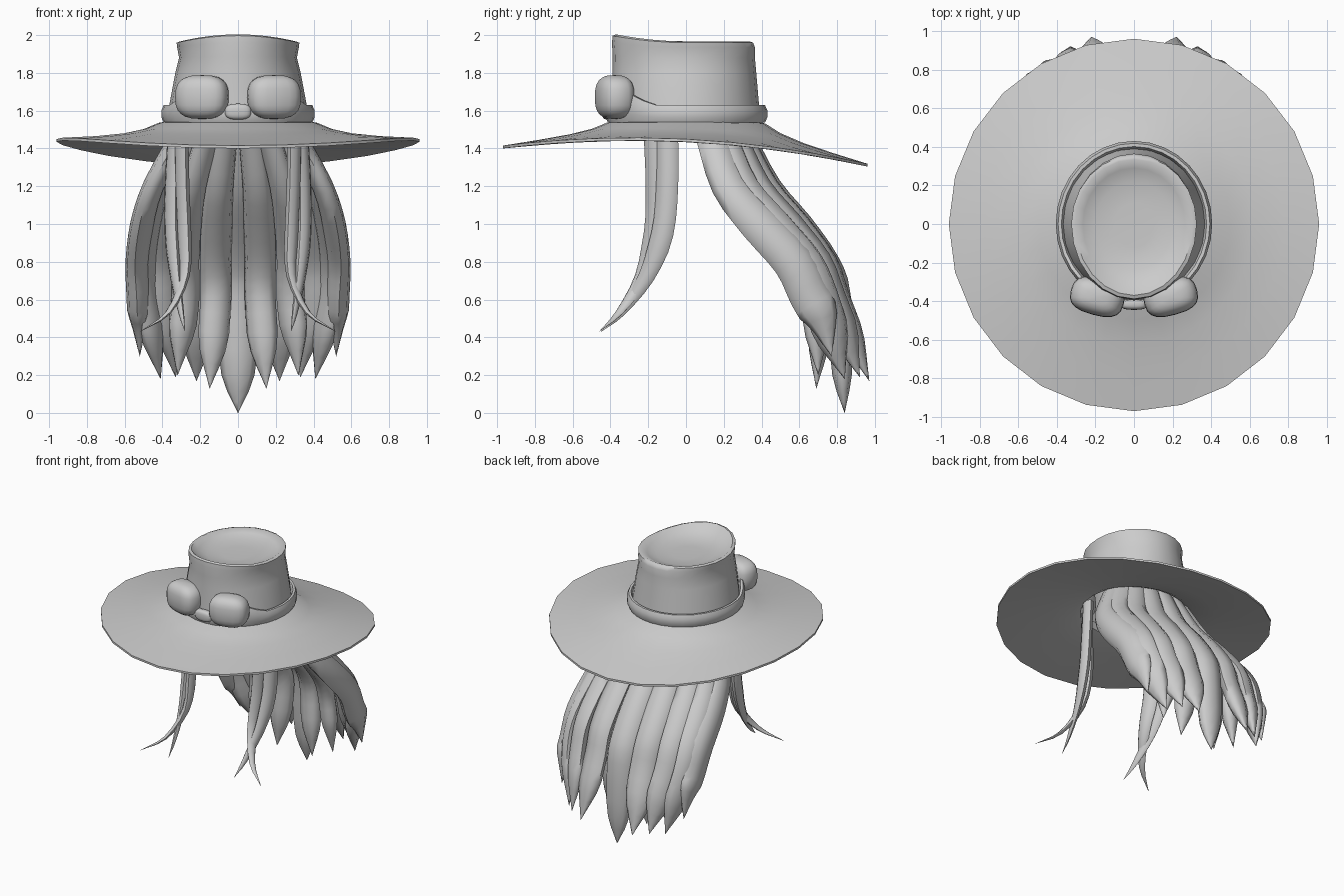
import bpy, bmesh, math
from mathutils import Vector

if "Cube" in bpy.data.objects:
    bpy.data.objects.remove(bpy.data.objects["Cube"])

SEG = 24


def finish(bm, name, angle=50):
    bmesh.ops.recalc_face_normals(bm, faces=bm.faces[:])
    me = bpy.data.meshes.new(name)
    bm.to_mesh(me)
    bm.free()
    ob = bpy.data.objects.new(name, me)
    bpy.context.collection.objects.link(ob)
    bpy.ops.object.select_all(action='DESELECT')
    ob.select_set(True)
    bpy.context.view_layer.objects.active = ob
    bpy.ops.object.shade_smooth_by_angle(angle=math.radians(angle))
    return ob


def loft(rings, name, cap_start=False, cap_end=False, loop=False, angle=50):
    """Skin a list of closed rings of points."""
    bm = bmesh.new()
    vs = [[bm.verts.new(p) for p in r] for r in rings]
    n = len(vs[0])
    pairs = list(zip(vs, vs[1:])) + ([(vs[-1], vs[0])] if loop else [])
    for a, b in pairs:
        for i in range(n):
            j = (i + 1) % n
            bm.faces.new((a[i], a[j], b[j], b[i]))
    if cap_start:
        bm.faces.new(vs[0])
    if cap_end:
        bm.faces.new(vs[-1])
    return finish(bm, name, angle)


def egg(rx, front, back, zfun, n=SEG):
    """Oval ring with different front and back reach."""
    out = []
    for i in range(n):
        a = 2 * math.pi * i / n + math.pi / 2
        c, s = math.cos(a), math.sin(a)
        out.append(Vector((rx * c, s * (back if s > 0 else front), zfun(c, s))))
    return out


# brim: drooping rim blended up to the crown base
def rim_z(y):
    return 1.45 - 0.05 * y - 0.09 * y * y


def brim_ring(r, f, dz):
    def z(c, s):
        return 1.545 * (1 - f) + rim_z(r * s) * f + dz
    return egg(r, r + 0.01 * (r > 0.9), r, z)


brim = [(0.37, 0, 0), (0.42, 0.1, 0), (0.5, 0.45, 0), (0.62, 0.72, 0), (0.78, 0.9, 0),
        (0.96, 1, 0), (0.96, 1, -0.015), (0.78, 0.97, -0.02), (0.58, 0.85, -0.02),
        (0.42, 0.6, -0.025), (0.37, 0.4, -0.025)]
loft([brim_ring(*b) for b in brim], "brim", loop=True, angle=60)

# crown: flared top edge, dished lid, raised front
crown = [(1.50, .385, .40, .40, 0), (1.56, .375, .40, .395, 0), (1.65, .36, .395, .385, 0),
         (1.80, .332, .39, .372, 0), (1.88, .312, .388, .365, .2), (1.935, .322, .392, .365, .7),
         (1.96, .325, .388, .355, 1), (1.967, .305, .37, .335, 1), (1.945, .265, .325, .29, .5),
         (1.925, .2, .24, .22, 0), (1.92, .1, .12, .11, 0)]
loft([egg(rx, f, b, lambda c, s, z=z, k=k: z + 0.037 * k * max(0, -s) ** 2)
      for z, rx, f, b, k in crown], "crown", cap_end=True)

# goggle strap around the crown, taller where it meets the lenses
strap = []
for i in range(8):
    a = 2 * math.pi * (i + 0.5) / 8
    d, h = 0.022 * math.cos(a), math.sin(a)
    strap.append(egg(.385 + d, .405 + d, .41 + d,
                     lambda c, s, h=h: 1.583 + 0.05 * h
                     + (0.03 * (1 + h) * max(0, 1 - abs(s + 0.7) / 0.25)), 32))
loft(strap, "goggle_strap", loop=True)


def spow(v, e):
    return math.copysign(abs(v) ** e, v)


# goggle lenses: rounded boxes angled around the crown
def rounded_box(name, loc, size, turn, e=0.72):
    bm = bmesh.new()
    bmesh.ops.create_uvsphere(bm, u_segments=20, v_segments=12, radius=1)
    for v in bm.verts:
        x, y, z = v.co
        r = math.hypot(x, y)
        cx, cy = (x / r, y / r) if r > 1e-6 else (0, 0)
        r2 = spow(r, e)
        p = Vector((spow(cx, e) * r2 * size[0], spow(cy, e) * r2 * size[1], spow(z, e) * size[2]))
        c, s = math.cos(turn), math.sin(turn)
        v.co = Vector((p.x * c - p.y * s, p.x * s + p.y * c, p.z)) + Vector(loc)
    return finish(bm, name, 60)


for sx, side in ((1, "right"), (-1, "left")):
    rounded_box("goggle_lens_" + side, (0.19 * sx, -0.378, 1.672), (0.142, 0.095, 0.116), 0.27 * sx)
rounded_box("goggle_bridge", (0, -0.415, 1.595), (0.07, 0.03, 0.042), 0)


# hair strands: tapered tubes along smooth paths
def smooth_path(pts, sub=3):
    p = [Vector(q) for q in pts]
    p = [2 * p[0] - p[1]] + p + [2 * p[-1] - p[-2]]
    out = []
    for i in range(1, len(p) - 2):
        a, b, c, d = p[i - 1:i + 3]
        for k in range(sub):
            t = k / sub
            out.append(0.5 * (2 * b + (c - a) * t + (2 * a - 5 * b + 4 * c - d) * t * t
                              + (3 * b - a - 3 * c + d) * t ** 3))
    return out + [p[-2]]


def strand(name, pts, wide, half_w, half_t, taper, root=0.8):
    path = smooth_path(pts)
    n = len(path)
    rings = []
    for i, p in enumerate(path):
        u = i / (n - 1)
        tan = (path[min(i + 1, n - 1)] - path[max(i - 1, 0)]).normalized()
        w = Vector(wide)
        w = (w - tan * w.dot(tan)).normalized()
        nrm = tan.cross(w)
        k = min(1, root + (1 - root) * u * 3)
        if u > taper:
            k *= max(0.01, 1 - (u - taper) / (1 - taper))
        rings.append([p + w * (half_w * k * math.cos(a)) + nrm * (half_t * k * math.sin(a))
                      for a in (2 * math.pi * j / 8 for j in range(8))])
    loft(rings, name, True, True, angle=70)


# levels: z, side x, side y, middle-back y
LEVELS = [(1.47, .31, .12, .31), (1.2, .45, .21, .45), (1.0, .51, .37, .61),
          (.8, .535, .55, .75), (.62, .53, .64, .81)]


def back_strand(name, deg, tip, half_w, inset=0.0):
    a = math.radians(deg)
    s, c = math.sin(a), math.cos(a)
    pts = [(x * s * (1 - inset), ys + (yb - ys) * c - inset * 0.6, z) for z, x, ys, yb in LEVELS]
    tz = tip[2] + 0.2
    last = Vector(pts[-1])
    mid = last.lerp(Vector(tip), 0.55)
    pts += [(mid.x, mid.y, tz), tip]
    strand(name, pts, (c, -s, 0), half_w, 0.062, 0.8)


OUTER = [(0, (0, .84, 0)), (23, (.22, .97, .17)), (46, (.33, .92, .19)),
         (67, (.41, .84, .18)), (86, (.52, .77, .3))]
INNER = [(15, (.15, .69, .13)), (38, (.32, .70, .2))]
for sx, side in ((1, "right"), (-1, "left")):
    for i, (deg, t) in enumerate(OUTER):
        if deg == 0 and sx < 0:
            continue
        back_strand(f"back_hair_{side}_{i}", deg * sx, (t[0] * sx, t[1], t[2]), 0.105)
    for i, (deg, t) in enumerate(INNER):
        back_strand(f"inner_hair_{side}_{i}", deg * sx, (t[0] * sx, t[1], t[2]), 0.085, 0.15)
    # front locks, crossing and parting at the tips
    locks = [[(.30, -.165, 1.47), (.295, -.155, 1.2), (.285, -.165, .95), (.285, -.23, .72),
              (.37, -.355, .53), (.52, -.46, .43)],
             [(.335, -.10, 1.47), (.35, -.10, 1.2), (.35, -.125, .95), (.33, -.21, .72),
              (.30, -.345, .53), (.28, -.45, .43)]]
    for i, pts in enumerate(locks):
        strand(f"front_lock_{side}_{i}", [(x * sx, y, z) for x, y, z in pts],
               (0.35 * sx, 1, 0), 0.062, 0.035, 0.45, 1.0)
